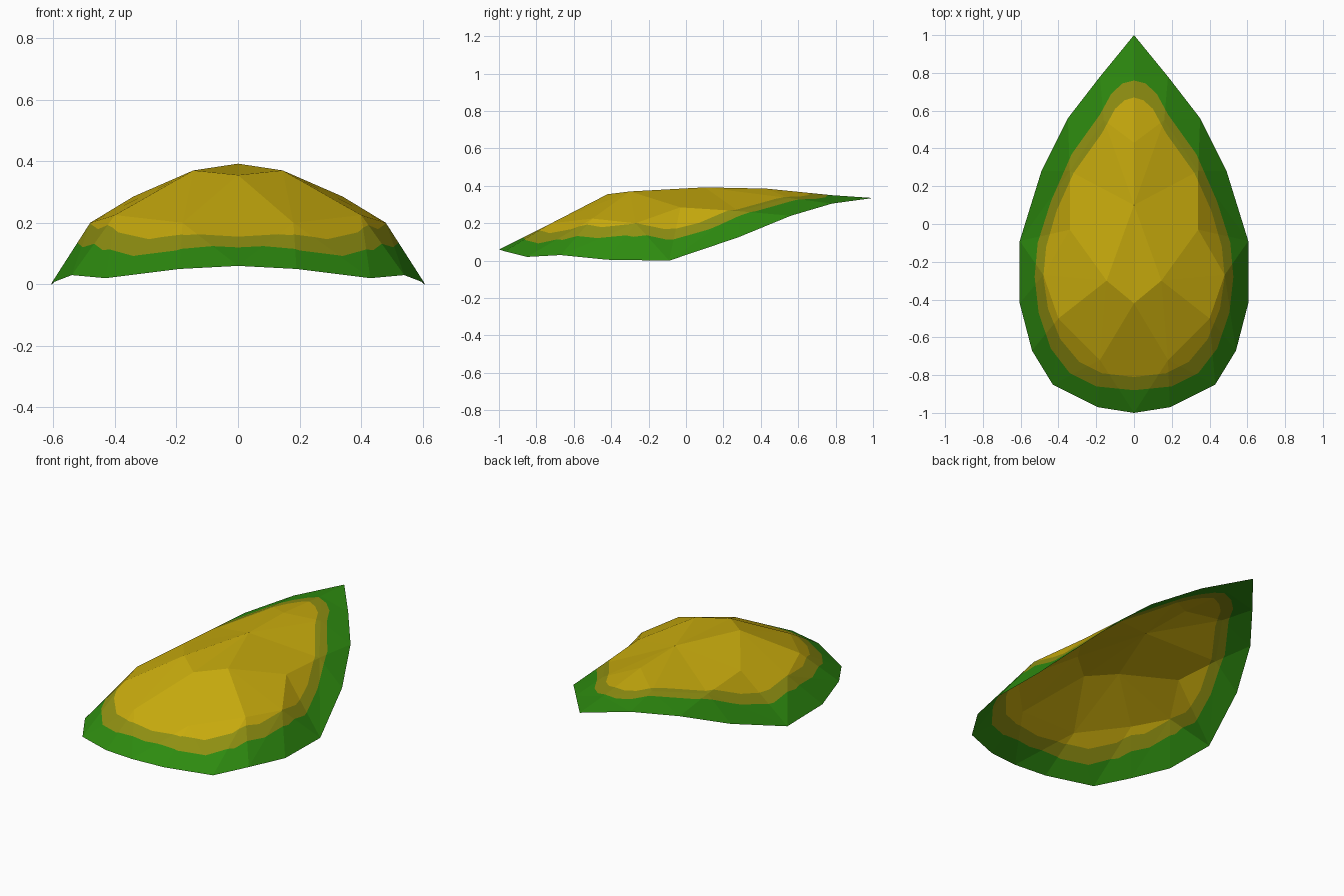
import bpy
import bmesh
from mathutils import Vector

cube = bpy.data.objects.get("Cube")
if cube:
    bpy.data.objects.remove(cube, do_unlink=True)


def make_material(name, color):
    mat = bpy.data.materials.new(name)
    mat.use_nodes = True
    mat.diffuse_color = color
    mat.node_tree.nodes["Principled BSDF"].inputs["Base Color"].default_value = color
    return mat


materials = [
    make_material("rim green", (.027, .26, .005, 1)),
    make_material("band olive", (.28, .28, .006, 1)),
    make_material("centre gold", (.58, .41, .004, 1)),
]

# Left half of the shell: lower case letters run round the rim, tip to front,
# upper case letters are the raised facet corners.
corners = {
    "a": (0, 1, .335), "b": (.18, .78, .305), "c": (.35, .56, .24),
    "d": (.49, .28, .125), "e": (.605, -.09, 0), "f": (.605, -.42, .005),
    "g": (.54, -.67, .03), "h": (.43, -.85, .02), "i": (.19, -.97, .05),
    "j": (0, -1, .06),
    "A": (.34, .28, .265), "B": (.34, -.03, .285), "C": (.48, -.27, .2),
    "D": (.4, -.5, .225), "E": (.18, -.72, .2), "F": (0, -.42, .355),
    "G": (.145, -.3, .37), "H": (0, .1, .392), "K": (0, .43, .385),
    "L": (.16, .55, .335), "M": (0, .78, .35), "N": (0, -.72, .2),
}
facets = ("FEN NEj Eij FGE GDE DhE Ehi Dgh DCg Cfg Cef GBC GCD BeC ABe "
          "Ade Acd ALc Lbc LMb Mab MKL KHL HGB HBA HAL HFG").split()

# Outer edges of the two painted zones, from back to front
olive_edge = [(0, .76), (.06, .745), (.12, .69), (.18, .58), (.33, .37), (.44, .12),
              (.51, -.1), (.526, -.28), (.505, -.47), (.44, -.66), (.34, -.79),
              (.2, -.86), (0, -.88)]
gold_edge = [(0, .67), (.05, .655), (.1, .61), (.17, .48), (.32, .27), (.41, .07),
             (.465, -.12), (.48, -.28), (.455, -.45), (.39, -.61), (.29, -.73),
             (.17, -.79), (0, -.81)]


def inside(point, edge):
    for (xa, ya), (xb, yb) in zip(edge, edge[1:]):
        if yb <= point.y <= ya:
            return point.x < xa + (xb - xa) * (ya - point.y) / (ya - yb)
    return False


bm = bmesh.new()
verts = {key: bm.verts.new(co) for key, co in corners.items()}
for facet in facets:
    face = bm.faces.new([verts[key] for key in facet])
    face.normal_update()
    if face.normal.z < 0:
        face.normal_flip()

# Cut the facets along the zone edges
for edge in (olive_edge, gold_edge):
    for (xa, ya), (xb, yb) in zip(edge, edge[1:]):
        bmesh.ops.bisect_plane(
            bm, geom=bm.verts[:] + bm.edges[:] + bm.faces[:], dist=1e-5,
            plane_co=Vector((xa, ya, 0)), plane_no=Vector((yb - ya, xa - xb, 0)))

# Colour by zone, then remove the cuts that are not needed
for face in bm.faces:
    centre = face.calc_center_median()
    face.material_index = inside(centre, olive_edge) + inside(centre, gold_edge)
bmesh.ops.dissolve_limit(bm, angle_limit=.004, verts=bm.verts[:],
                         edges=bm.edges[:], delimit={'MATERIAL'})
bmesh.ops.triangulate(bm, faces=[f for f in bm.faces if len(f.verts) > 4])

mesh = bpy.data.meshes.new("leaf_shell")
bm.to_mesh(mesh)
bm.free()
for mat in materials:
    mesh.materials.append(mat)
shell = bpy.data.objects.new("leaf_shell", mesh)
bpy.context.collection.objects.link(shell)

# Right half
mirror = shell.modifiers.new("mirror", 'MIRROR')
mirror.use_clip = True
mirror.merge_threshold = .0005
